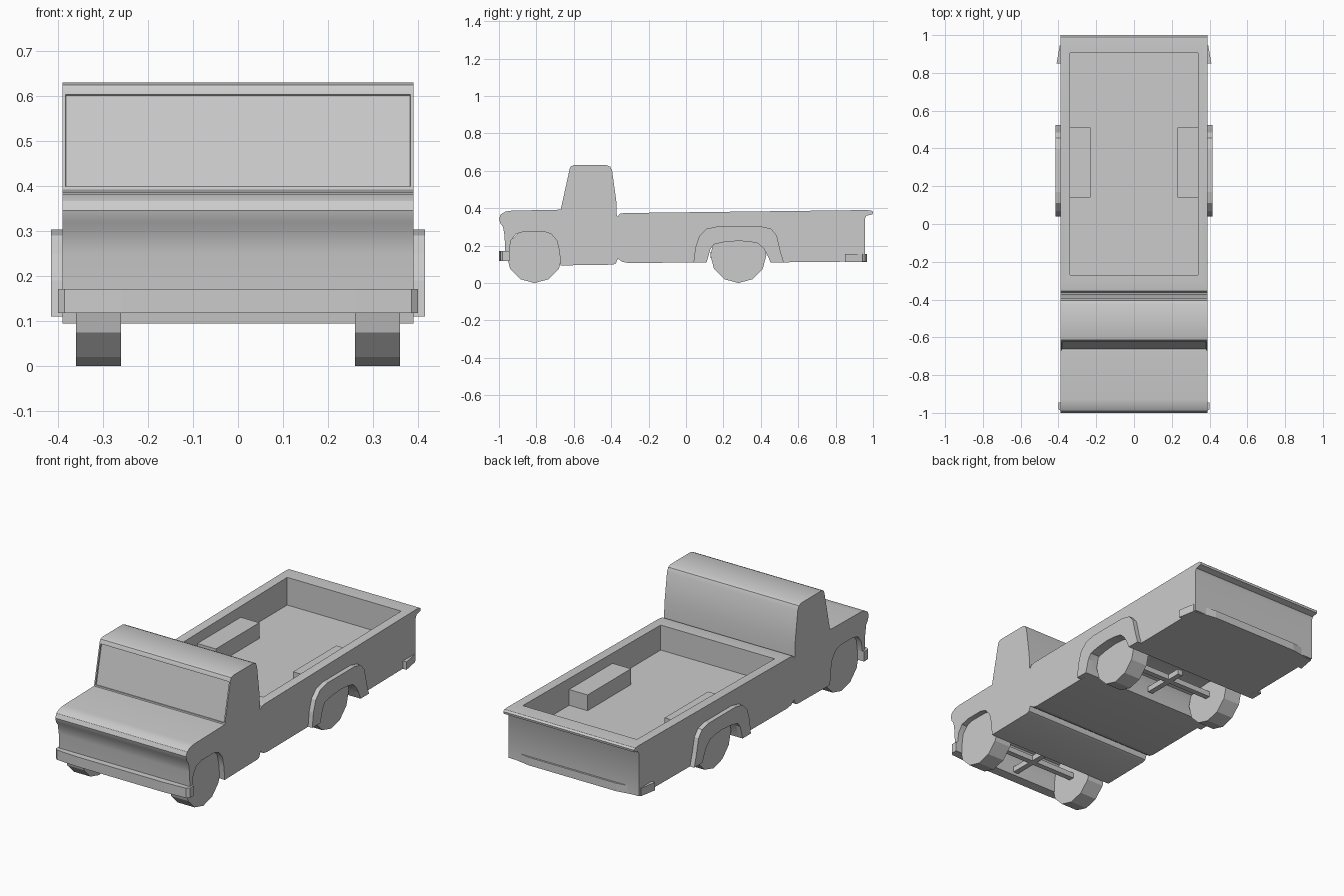
import bpy, bmesh
from mathutils import Vector

if "Cube" in bpy.data.objects:
    bpy.data.objects.remove(bpy.data.objects["Cube"])


def finish(name, bm, smooth=False):
    bmesh.ops.recalc_face_normals(bm, faces=bm.faces[:])
    me = bpy.data.meshes.new(name)
    bm.to_mesh(me)
    bm.free()
    ob = bpy.data.objects.new(name, me)
    bpy.context.collection.objects.link(ob)
    if smooth:
        select(ob)
        bpy.ops.object.shade_smooth_by_angle(angle=0.5)
    return ob


def select(ob):
    bpy.ops.object.select_all(action='DESELECT')
    ob.select_set(True)
    bpy.context.view_layer.objects.active = ob


def extruded(points, axis, a, b):
    """Outline swept from a to b: (y, z) along 'x' or (x, y) along 'z'."""
    bm = bmesh.new()
    at = (lambda p, t: (t, *p)) if axis == 'x' else (lambda p, t: (*p, t))
    face = bm.faces.new([bm.verts.new(at(p, a)) for p in points])
    geom = bmesh.ops.extrude_face_region(bm, geom=[face])['geom']
    shift = Vector((b - a, 0, 0) if axis == 'x' else (0, 0, b - a))
    bmesh.ops.translate(bm, vec=shift, verts=[g for g in geom if isinstance(g, bmesh.types.BMVert)])
    return bm


def box(name, x0, x1, y0, y1, z0, z1):
    return finish(name, extruded([(x0, y0), (x1, y0), (x1, y1), (x0, y1)], 'z', z0, z1))


W = 0.39

# Cab with hood and front wheel arches
cab = [(-0.95, 0.12), (-0.965, 0.13), (-0.97, 0.25), (-0.978, 0.30), (-0.993, 0.32),
       (-1.0, 0.345), (-0.99, 0.367), (-0.965, 0.382), (-0.93, 0.387), (-0.67, 0.392),
       (-0.622, 0.61), (-0.615, 0.624), (-0.60, 0.63), (-0.425, 0.63), (-0.405, 0.622),
       (-0.395, 0.60), (-0.373, 0.44), (-0.37, 0.36), (-0.365, 0.355), (-0.365, 0.13),
       (-0.375, 0.105), (-0.39, 0.098), (-0.67, 0.094),
       (-0.677, 0.17), (-0.69, 0.225), (-0.72, 0.262), (-0.76, 0.275), (-0.865, 0.275),
       (-0.91, 0.262), (-0.937, 0.225), (-0.945, 0.17)]
bm = extruded(cab, 'x', -W, W)
bmesh.ops.recalc_face_normals(bm, faces=bm.faces[:])
# Recessed windscreen
for f in bm.faces:
    c = f.calc_center_median()
    if abs(c.x) < 0.01 and abs(c.y + 0.646) < 0.01 and abs(c.z - 0.501) < 0.02:
        screen = f
bmesh.ops.inset_region(bm, faces=[screen], thickness=0.01, depth=0)
bmesh.ops.inset_region(bm, faces=[screen], thickness=0.001, depth=-0.008)
finish("cab", bm, True)

# Cargo bed with rear wheel arches
arch = [(0.452, 0.11), (0.435, 0.15), (0.415, 0.185), (0.385, 0.212), (0.34, 0.221),
        (0.28, 0.225), (0.20, 0.218), (0.15, 0.207), (0.13, 0.18), (0.11, 0.11)]
bed = [(-0.365, 0.355), (-0.355, 0.37), (-0.33, 0.374), (0.96, 0.39), (0.99, 0.388),
       (1.0, 0.38), (0.998, 0.368), (0.965, 0.36), (0.957, 0.345), (0.957, 0.115)]
bed += arch + [(-0.31, 0.107), (-0.34, 0.113), (-0.365, 0.13)]
bed_ob = finish("cargo_bed", extruded(bed, 'x', -W, W))
cutter = box("bed_cutter", -0.34, 0.34, -0.27, 0.905, 0.24, 0.6)
cutter.hide_render = True
mod = bed_ob.modifiers.new("opening", 'BOOLEAN')
mod.operation, mod.object, mod.solver = 'DIFFERENCE', cutter, 'EXACT'
select(bed_ob)
bpy.ops.object.modifier_apply(modifier=mod.name)
bpy.data.objects.remove(cutter)
bpy.ops.object.shade_smooth_by_angle(angle=0.5)

# Fender flares, wheel boxes and wheels, both sides
flare = arch + [(0.04, 0.11), (0.05, 0.19), (0.07, 0.25), (0.11, 0.29), (0.17, 0.303),
                (0.40, 0.303), (0.455, 0.29), (0.485, 0.255), (0.505, 0.17), (0.523, 0.11)]
for side, s in (("left", -1), ("right", 1)):
    finish("rear_flare_" + side, extruded(flare, 'x', s * 0.38, s * 0.415))
    box("wheel_box_" + side, s * 0.23, s * 0.345, 0.14, 0.51, 0.235, 0.325)
    for end, y in (("front", -0.81), ("rear", 0.28)):
        bpy.ops.mesh.primitive_cylinder_add(vertices=12, radius=0.15, depth=0.1,
                                            location=(s * 0.31, y, 0.15),
                                            rotation=(0, 1.5707963, 0))
        bpy.context.object.name = f"{end}_wheel_{side}"

# Axles and drive stubs
for end, y in (("front", -0.81), ("rear", 0.28)):
    box(end + "_axle", -0.27, 0.27, y - 0.015, y + 0.015, 0.135, 0.165)
    box(end + "_drive_stub", -0.015, 0.015, y - 0.15, y + 0.09, 0.135, 0.165)

# Bumpers
front = [(-0.4, -0.945), (-0.4, -0.98), (-0.385, -0.992), (-0.26, -1.0),
         (0.26, -1.0), (0.385, -0.992), (0.4, -0.98), (0.4, -0.945)]
finish("front_bumper", extruded(front, 'z', 0.118, 0.171))
rear = [(-0.41, 0.85), (-0.393, 0.945), (-0.26, 0.967), (0.26, 0.967), (0.393, 0.945), (0.41, 0.85)]
finish("rear_bumper", extruded(rear, 'z', 0.112, 0.155))
